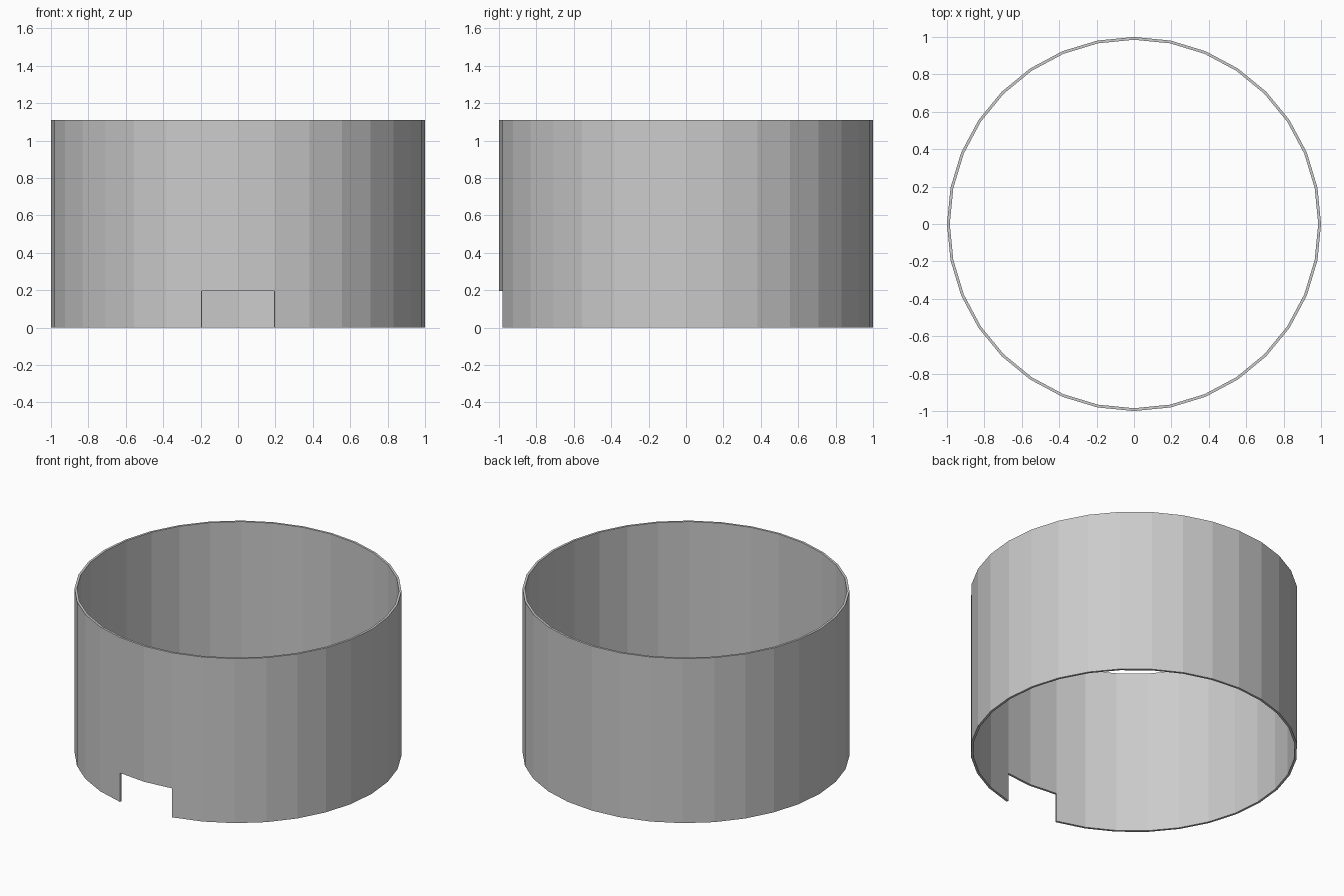
import bpy, bmesh
from math import sin, cos, tau

if "Cube" in bpy.data.objects:
    bpy.data.objects.remove(bpy.data.objects["Cube"])

SIDES = 32
R_OUT, R_IN = 1.0, 0.985
HEIGHT, NOTCH = 1.11, 0.195
FRONT = 24  # ring index facing -y

bm = bmesh.new()

def column(i):
    # inner and outer points at floor, notch and rim height
    a = tau * i / SIDES
    return [[bm.verts.new((r * cos(a), r * sin(a), z)) for z in (0, NOTCH, HEIGHT)]
            for r in (R_IN, R_OUT)]

cols = [column(i) for i in range(SIDES)]
open_segments = (FRONT - 1, FRONT)

# Wall panels, leaving out the lower part of the two front ones
for i in range(SIDES):
    (ai, ao), (bi, bo) = cols[i], cols[(i + 1) % SIDES]
    low = 1 if i in open_segments else 0
    for k in range(low, 2):
        bm.faces.new((ao[k], bo[k], bo[k + 1], ao[k + 1]))
        bm.faces.new((bi[k], ai[k], ai[k + 1], bi[k + 1]))
    bm.faces.new((ao[2], bo[2], bi[2], ai[2]))
    bm.faces.new((bo[low], ao[low], ai[low], bi[low]))

# Notch side cheeks
for i in (FRONT - 1, FRONT + 1):
    inner, outer = cols[i]
    bm.faces.new((inner[0], outer[0], outer[1], inner[1]))

# Remove the unused points below the notch
bmesh.ops.delete(bm, geom=[v for v in bm.verts if not v.link_faces], context='VERTS')
bmesh.ops.recalc_face_normals(bm, faces=bm.faces)
mesh = bpy.data.meshes.new("ring_wall")
bm.to_mesh(mesh)
bm.free()
bpy.context.collection.objects.link(bpy.data.objects.new("ring_wall", mesh))
